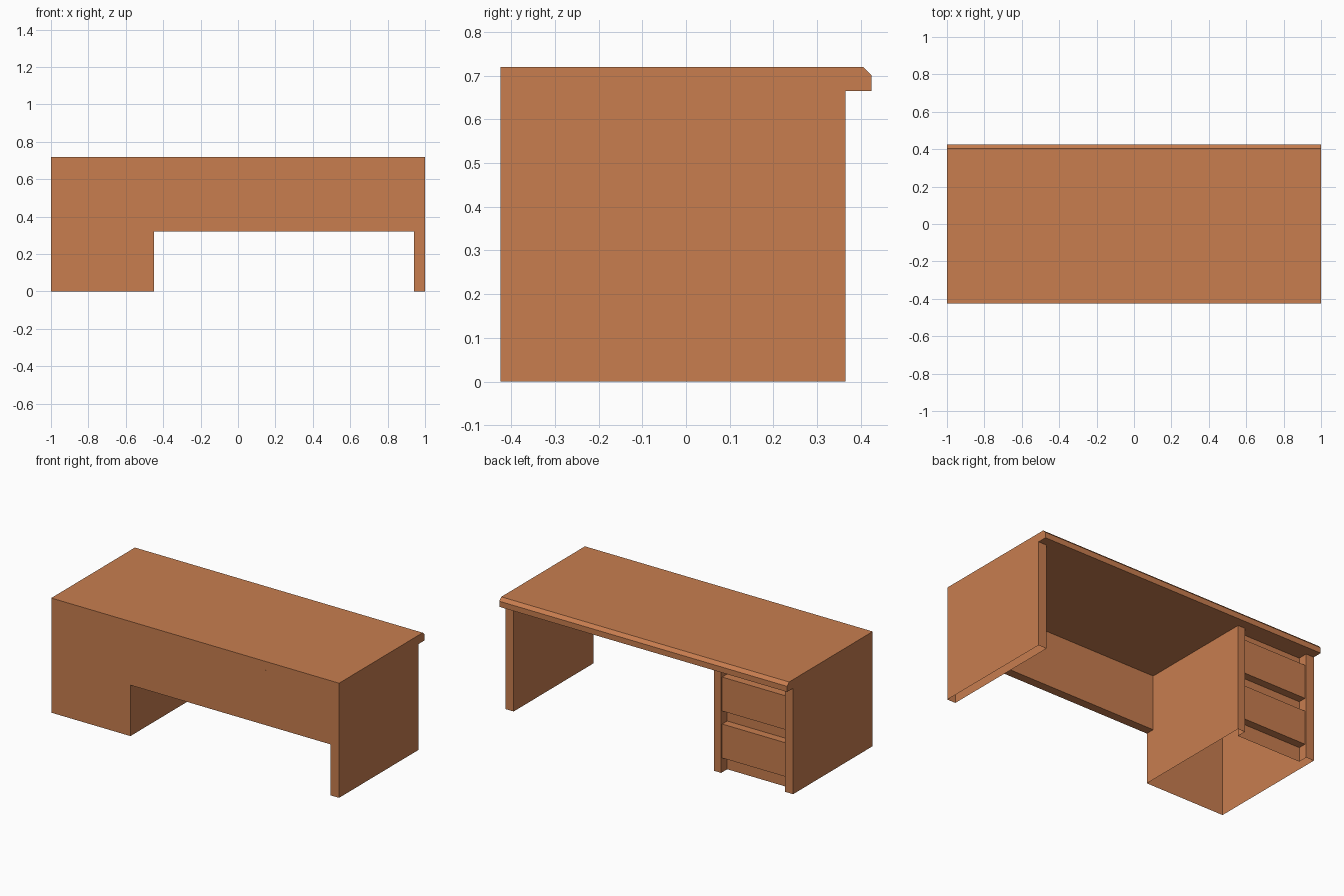
import bpy, bmesh
from mathutils import Vector

if "Cube" in bpy.data.objects:
    bpy.data.objects.remove(bpy.data.objects["Cube"])

wood = bpy.data.materials.new("warm brown wood")
wood.diffuse_color = (0.58, 0.207, 0.078, 1)
wood.use_nodes = True
wood.node_tree.nodes["Principled BSDF"].inputs["Base Color"].default_value = wood.diffuse_color


def extrude_outline(name, outline, offset, start_cap, end_cap):
    """Sweep a closed outline of 3D points along offset, with optional caps."""
    bm = bmesh.new()
    a = [bm.verts.new(p) for p in outline]
    b = [bm.verts.new(Vector(p) + Vector(offset)) for p in outline]
    n = len(a)
    for i in range(n):
        j = (i + 1) % n
        bm.faces.new((a[i], a[j], b[j], b[i]))
    if start_cap:
        bm.faces.new(a[::-1])
    if end_cap:
        bm.faces.new(b)
    me = bpy.data.meshes.new(name)
    bm.to_mesh(me)
    bm.free()
    me.materials.append(wood)
    ob = bpy.data.objects.new(name, me)
    bpy.context.collection.objects.link(ob)
    return ob


def block(name, x0, x1, y0, y1, z0, z1, bottom=True, top=True):
    pts = [(x0, y0, z0), (x1, y0, z0), (x1, y1, z0), (x0, y1, z0)]
    return extrude_outline(name, pts, (0, 0, z1 - z0), bottom, top)


FRONT, BACK, UNDER, TOP = -0.425, 0.365, 0.665, 0.72
RECESS = 0.305

# Desktop slab with a chamfered edge on the sitting side
profile = [(FRONT, UNDER), (0.425, UNDER), (0.425, 0.70), (0.405, TOP), (FRONT, TOP)]
extrude_outline("desktop", [(-1, y, z) for y, z in profile], (2, 0, 0), True, True)

# Hollow end panel, open underneath
block("end_panel", 0.942, 1, FRONT, BACK, 0, UNDER, bottom=False, top=False)

# Modesty panel across the front
block("modesty_panel", -0.45, 0.942, FRONT, -0.37, 0.32, UNDER, top=False)

# Hollow drawer pedestal with a recessed back, open underneath
plan = [(-1, FRONT), (-0.45, FRONT), (-0.45, BACK), (-0.5, BACK),
        (-0.5, RECESS), (-0.945, RECESS), (-0.945, BACK), (-1, BACK)]
extrude_outline("drawer_pedestal", [(x, y, 0) for x, y in plan],
                (0, 0, UNDER), False, False)

# Two drawer fronts in the recess
for name, z in (("lower_drawer", 0.09), ("upper_drawer", 0.385)):
    block(name, -0.945, -0.5, RECESS, 0.355, z, z + 0.213)
